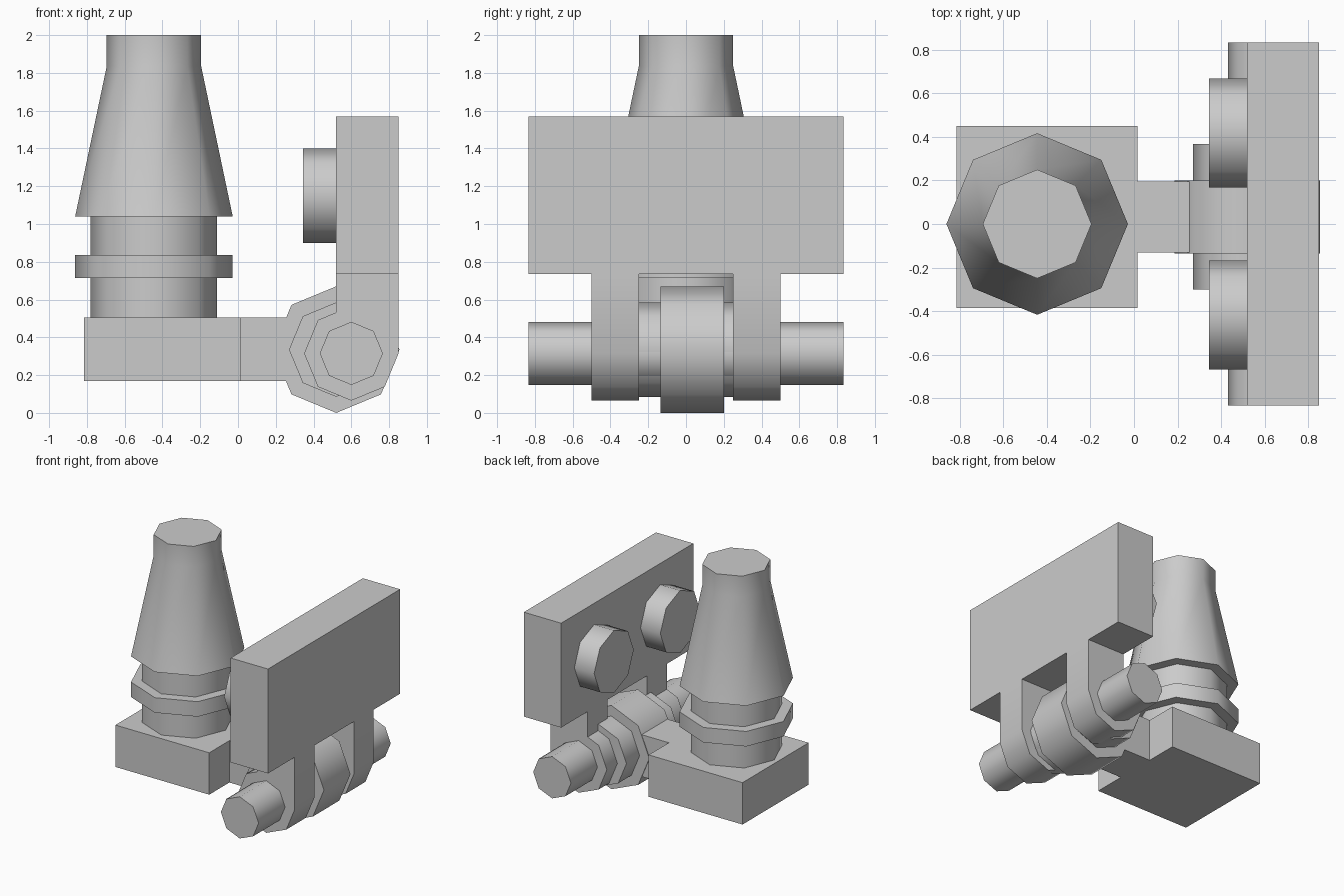
import bpy, bmesh, math
from mathutils import Vector

if "Cube" in bpy.data.objects:
    bpy.data.objects.remove(bpy.data.objects["Cube"])

grey = bpy.data.materials.new("plain grey")
grey.use_nodes = True
colour = (0.6, 0.6, 0.6, 1)
grey.diffuse_color = colour
grey.node_tree.nodes["Principled BSDF"].inputs["Base Color"].default_value = colour


def finish(name, bm):
    bmesh.ops.recalc_face_normals(bm, faces=bm.faces)
    mesh = bpy.data.meshes.new(name)
    bm.to_mesh(mesh)
    bm.free()
    mesh.materials.append(grey)
    obj = bpy.data.objects.new(name, mesh)
    bpy.context.collection.objects.link(obj)
    bpy.ops.object.select_all(action='DESELECT')
    obj.select_set(True)
    bpy.context.view_layer.objects.active = obj
    bpy.ops.object.shade_smooth_by_angle(angle=math.radians(50))


def box(name, x, y, z):
    bm = bmesh.new()
    bmesh.ops.create_cube(bm, size=1)
    for v in bm.verts:
        v.co = [lo + (c + 0.5) * (hi - lo) for c, (lo, hi) in zip(v.co, (x, y, z))]
    finish(name, bm)


def octagon(u, v, r, first=0, last=7):
    return [(u + r * math.cos(i * math.pi / 4), v + r * math.sin(i * math.pi / 4))
            for i in range(first, last + 1)]


def prism(name, outline, axis, lo, hi):
    """Extrude an outline along x (outline is y, z) or y (outline is x, z)."""
    bm = bmesh.new()
    place = (lambda a, b: (lo, a, b)) if axis == "x" else (lambda a, b: (a, lo, b))
    face = bm.faces.new([bm.verts.new(place(a, b)) for a, b in outline])
    new = bmesh.ops.extrude_face_region(bm, geom=[face])["geom"]
    step = Vector((hi - lo, 0, 0)) if axis == "x" else Vector((0, hi - lo, 0))
    bmesh.ops.translate(bm, vec=step, verts=[g for g in new if isinstance(g, bmesh.types.BMVert)])
    finish(name, bm)


def turned(name, x, y, profile):
    """Eight-sided upright body from (radius, height) pairs."""
    bm = bmesh.new()
    rings = [[bm.verts.new((a, b, z)) for a, b in octagon(x, y, r)] for r, z in profile]
    for low, high in zip(rings, rings[1:]):
        for i in range(8):
            j = (i + 1) % 8
            bm.faces.new((low[i], low[j], high[j], high[i]))
    bm.faces.new(rings[0])
    bm.faces.new(rings[-1])
    finish(name, bm)


# Base block with its arm
box("base_block", (-0.815, 0.015), (-0.385, 0.45), (0.17, 0.505))
box("base_arm", (0.015, 0.4), (-0.13, 0.195), (0.17, 0.505))

# Tapered post with a collar
turned("tapered_post", -0.445, 0, [
    (0.335, 0.5), (0.335, 0.715), (0.417, 0.715), (0.417, 0.835), (0.335, 0.835),
    (0.335, 1.04), (0.417, 1.04), (0.25, 1.835), (0.25, 2.0)])

# Hinge knuckle, barrel and pin
prism("hinge_knuckle", octagon(0.52, 0.335, 0.335), "y", -0.135, 0.2)
prism("hinge_barrel", octagon(0.52, 0.335, 0.25), "y", -0.3, 0.367)
prism("hinge_pin", octagon(0.6, 0.315, 0.167), "y", -0.835, 0.835)

# Upright plate with two lugs and two round buttons
box("upright_plate", (0.52, 0.85), (-0.835, 0.835), (0.735, 1.57))
lug = [(0.85, 0.735), (0.52, 0.735), (0.52, 0.532)] + octagon(0.6, 0.315, 0.25, 3, 8)
for side, s in (("right", -1), ("left", 1)):
    prism(side + "_lug", lug, "y", s * 0.25, s * 0.5)
    prism(side + "_button", octagon(s * 0.418, 1.15, 0.25), "x", 0.345, 0.52)
